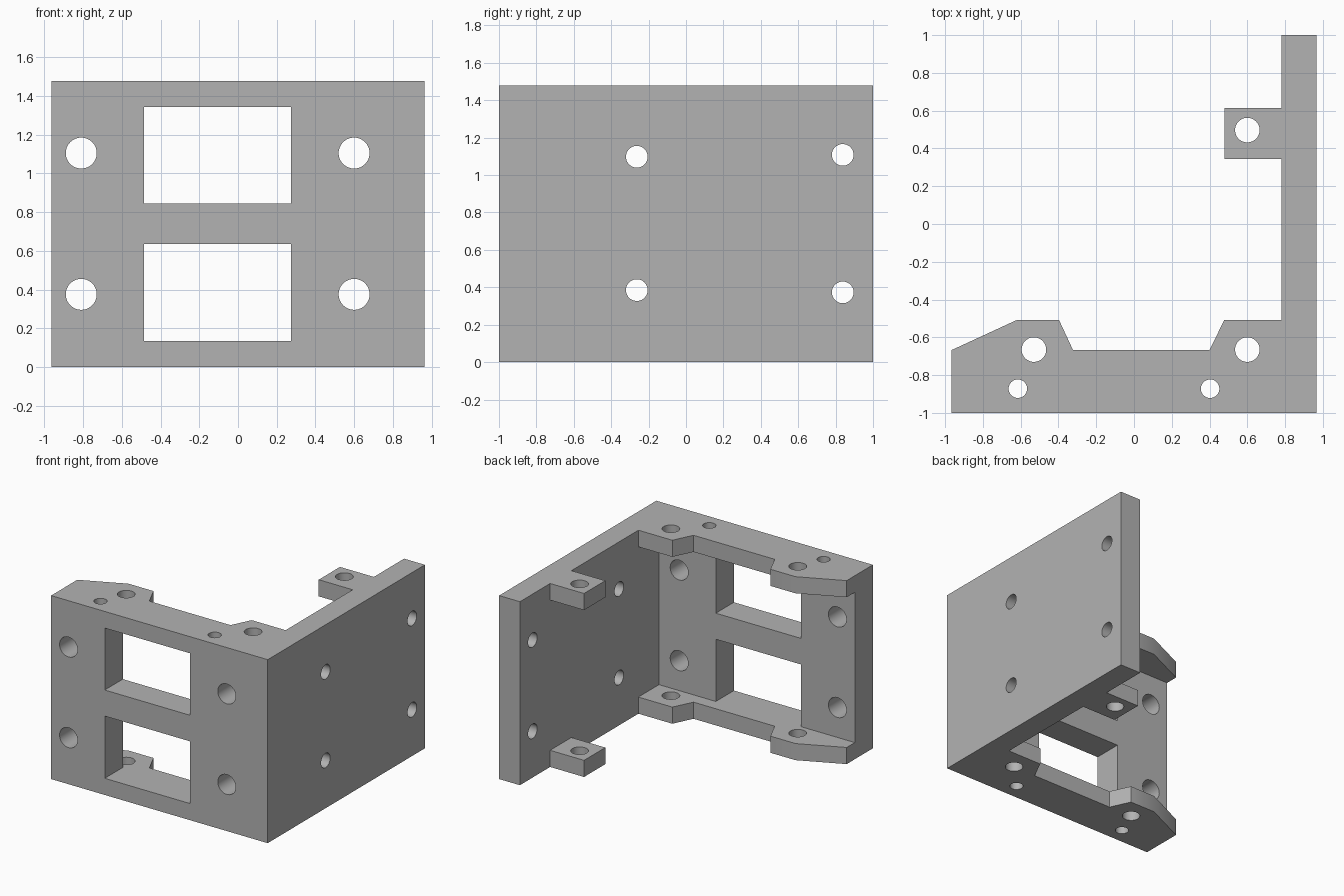
import bpy
import bmesh
from math import pi
from mathutils import Matrix

cube = bpy.data.objects.get("Cube")
if cube:
    bpy.data.objects.remove(cube, do_unlink=True)

HEIGHT = 1.478
SHELF = 0.134      # thickness of the top and bottom flanges
WALL_X = 0.78      # inner face of the side wall
PLATE_Y = -0.77    # inner face of the front plate

metal = bpy.data.materials.new("plain grey")
metal.use_nodes = True
grey = (0.45, 0.45, 0.45, 1)
metal.diffuse_color = grey
metal.node_tree.nodes["Principled BSDF"].inputs["Base Color"].default_value = grey


def add_object(name, bm):
    bmesh.ops.recalc_face_normals(bm, faces=bm.faces)
    mesh = bpy.data.meshes.new(name)
    bm.to_mesh(mesh)
    bm.free()
    mesh.materials.append(metal)
    obj = bpy.data.objects.new(name, mesh)
    bpy.context.collection.objects.link(obj)
    return obj


def prism(name, outline, height):
    bm = bmesh.new()
    base = bm.faces.new([bm.verts.new((x, y, 0)) for x, y in outline])
    top = bmesh.ops.extrude_face_region(bm, geom=[base])["geom"]
    bmesh.ops.translate(bm, vec=(0, 0, height),
                        verts=[v for v in top if isinstance(v, bmesh.types.BMVert)])
    return add_object(name, bm)


def box(name, low, high):
    bm = bmesh.new()
    size = [b - a for a, b in zip(low, high)]
    centre = [(a + b) / 2 for a, b in zip(low, high)]
    bmesh.ops.create_cube(bm, size=1, matrix=Matrix.Translation(centre) @ Matrix.Diagonal((*size, 1)))
    return add_object(name, bm)


def drill(name, centre, radius, axis, depth):
    turn = {"X": Matrix.Rotation(pi / 2, 4, "Y"),
            "Y": Matrix.Rotation(pi / 2, 4, "X"),
            "Z": Matrix.Identity(4)}[axis]
    bm = bmesh.new()
    bmesh.ops.create_cone(bm, cap_ends=True, segments=48, radius1=radius, radius2=radius,
                          depth=depth, matrix=Matrix.Translation(centre) @ turn)
    return add_object(name, bm)


# Full-height outline of plate, side wall and mounting ears
bracket = prism("mounting_bracket", [
    (-0.965, -1), (0.965, -1), (0.965, 1), (WALL_X, 1),
    (WALL_X, 0.615), (0.478, 0.615), (0.478, 0.345), (WALL_X, 0.345),
    (WALL_X, -0.508), (0.478, -0.508), (0.40, -0.667), (-0.323, -0.667),
    (-0.397, -0.508), (-0.62, -0.508), (-0.965, -0.667)], HEIGHT)

# Hollow between the top and bottom flanges
cutters = [box("cavity_cutter", (-1.2, PLATE_Y, SHELF), (WALL_X, 1.2, HEIGHT - SHELF))]

# Two windows in the front plate
for low, high in ((SHELF, 0.635), (0.845, HEIGHT - SHELF)):
    cutters.append(box("window_cutter", (-0.487, -1.2, low), (0.273, -0.6, high)))

# Bolt holes through the front plate
for x in (-0.81, 0.60):
    for z in (0.375, 1.105):
        cutters.append(drill("front_hole_cutter", (x, -0.9, z), 0.08, "Y", 0.5))

# Bolt holes through the side wall
for y, z in ((-0.263, 0.385), (-0.263, 1.098), (0.838, 0.373), (0.838, 1.108)):
    cutters.append(drill("side_hole_cutter", (0.87, y, z), 0.058, "X", 0.4))

# Vertical holes: large ones in the ears, small ones down the plate
for x, y, radius in ((-0.53, -0.665, 0.065), (0.60, -0.665, 0.065), (0.60, 0.497, 0.065),
                     (-0.615, -0.872, 0.049), (0.403, -0.872, 0.049)):
    cutters.append(drill("vertical_hole_cutter", (x, y, HEIGHT / 2), radius, "Z", 2))

# Cut everything out of the solid, then drop the cutters
for cutter in cutters:
    cutter.hide_render = True
    cut = bracket.modifiers.new(cutter.name, "BOOLEAN")
    cut.operation = "DIFFERENCE"
    cut.solver = "EXACT"
    cut.object = cutter
bpy.context.view_layer.update()
evaluated = bracket.evaluated_get(bpy.context.evaluated_depsgraph_get())
result = bpy.data.meshes.new_from_object(evaluated)
bracket.modifiers.clear()
bracket.data = result
result.name = "mounting_bracket"
result.materials.clear()
result.materials.append(metal)
for face in result.polygons:
    face.material_index = 0
for cutter in cutters:
    bpy.data.objects.remove(cutter, do_unlink=True)

# Smooth hole walls, sharp edges elsewhere
bpy.ops.object.select_all(action="DESELECT")
bracket.select_set(True)
bpy.context.view_layer.objects.active = bracket
bpy.ops.object.shade_smooth_by_angle(angle=pi / 6)
